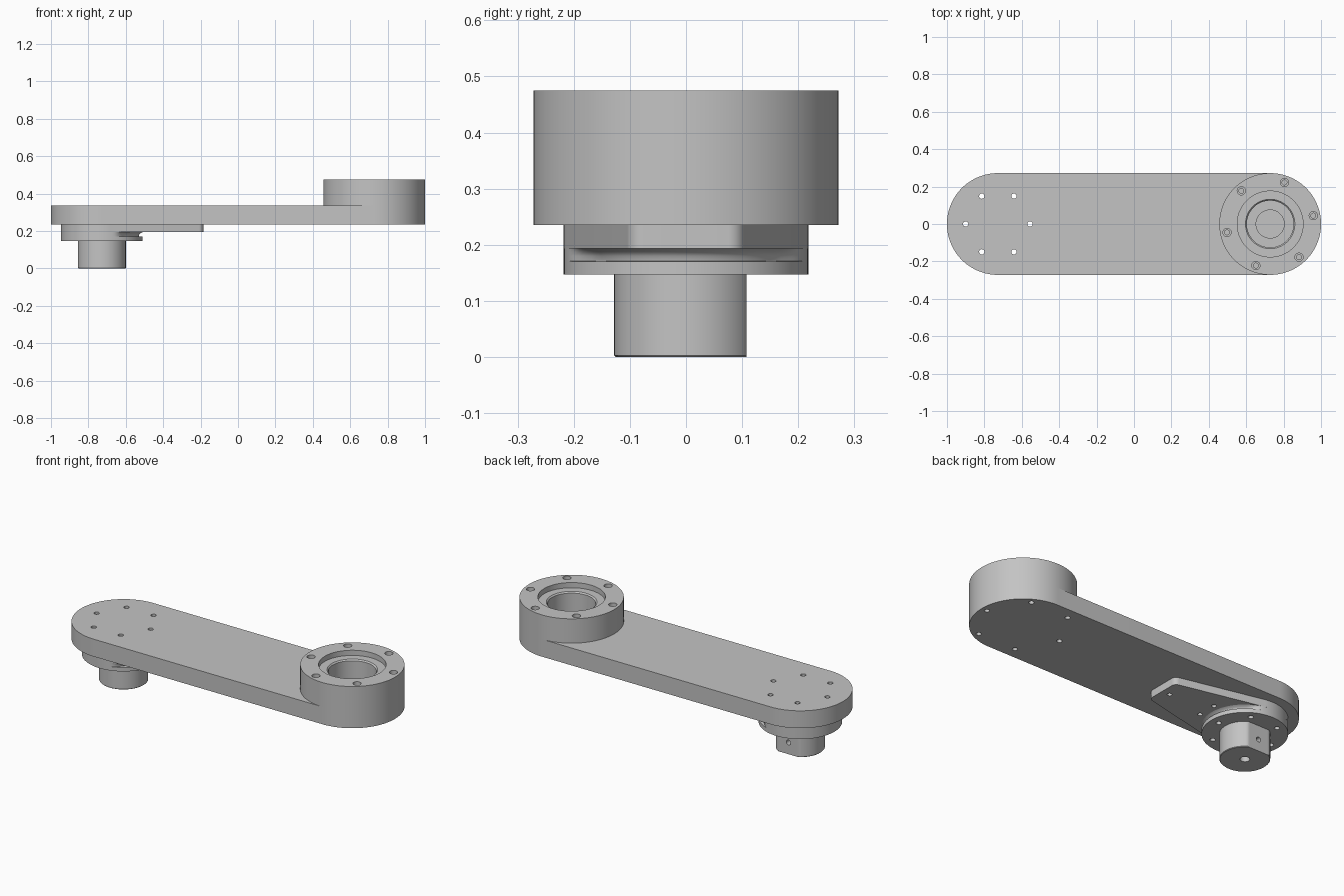
import bpy, bmesh, math
from mathutils import Matrix

if "Cube" in bpy.data.objects:
    bpy.data.objects.remove(bpy.data.objects["Cube"], do_unlink=True)

GREY = (0.55, 0.55, 0.55)
metal = bpy.data.materials.new("machined_grey")
metal.use_nodes = True
metal.diffuse_color = (*GREY, 1)
metal.node_tree.nodes["Principled BSDF"].inputs["Base Color"].default_value = (*GREY, 1)

END = 0.728            # distance of each pivot axis from the middle
BOTTOM, TOP = 0.235, 0.335


def arc(x, y, r, start=0, stop=360, n=96):
    """Points on an arc; a full circle leaves out the repeated end point."""
    count = n if stop - start == 360 else n + 1
    angles = [math.radians(start + (stop - start) * i / n) for i in range(count)]
    return [(x + r * math.cos(a), y + r * math.sin(a)) for a in angles]


def loft(bm, loops, matrix=Matrix()):
    """Closed solid through (outline, height) pairs from low to high."""
    rings = [[bm.verts.new(matrix @ Matrix.Translation((px, py, z)).translation)
              for px, py in pts] for pts, z in loops]
    bm.faces.new(rings[0][::-1])
    bm.faces.new(rings[-1])
    for low, high in zip(rings, rings[1:]):
        for i in range(len(low)):
            j = (i + 1) % len(low)
            bm.faces.new((low[i], low[j], high[j], high[i]))


def turned(bm, x, y, profile, n=96, matrix=Matrix()):
    loft(bm, [(arc(x, y, r, n=n), z) for r, z in profile], matrix)


def make(name, bm):
    bmesh.ops.recalc_face_normals(bm, faces=bm.faces)
    mesh = bpy.data.meshes.new(name)
    bm.to_mesh(mesh)
    bm.free()
    mesh.materials.append(metal)
    obj = bpy.data.objects.new(name, mesh)
    bpy.context.collection.objects.link(obj)
    return obj


def solid(name, loops):
    bm = bmesh.new()
    loft(bm, loops)
    return make(name, bm)


def ring(x, radius, turn=0):
    """Six evenly spaced bolt positions."""
    return arc(x, 0, radius, turn, turn + 360, 6)


# Main arm with round ends
stadium = arc(END, 0, 0.272, -90, 90, 64) + arc(-END, 0, 0.272, 90, 270, 64)
arm = solid("arm", [(stadium, BOTTOM), (stadium, TOP)])

# Raised bearing housing
housing = solid("bearing_housing", [(arc(END, 0, 0.272, n=128), z) for z in (TOP, 0.475)])

# Tapered plate under the arm, wrapped around the flange
plate_outline = (arc(-END, 0, 0.218, 77, 283, 72)
                 + arc(-END + 0.513, -0.075, 0.03, -77, 0, 10)
                 + arc(-END + 0.513, 0.075, 0.03, 0, 77, 10))
plate = solid("tapered_plate", [(plate_outline, 0.193), (plate_outline, BOTTOM)])


# Round flange, with a cove where it meets the plate
def cove(depth):
    pts = []
    for i in range(96):
        a = math.tau * i / 96
        blend = min(1, max(0, (math.cos(a) - 0.35) / 0.25))
        r = 0.218 - depth * blend
        pts.append((-END + r * math.cos(a), r * math.sin(a)))
    return pts


flange = solid("flange", [(cove(d), z) for d, z in
                          ((0, 0.147), (0, 0.17), (0.02, 0.171), (0.018, 0.18),
                           (0.012, 0.187), (0, 0.193))])

# Output shaft with one flat side
def flatted(r):
    return [(x, min(y, 0.108)) for x, y in arc(-END, 0, r)]


shaft = solid("shaft", [(flatted(0.125), 0), (flatted(0.128), 0.003), (flatted(0.128), 0.147)])

# Bore and bolt holes
bm = bmesh.new()
turned(bm, END, 0, [(0.075, 0.27), (0.075, 0.3), (0.125, 0.3), (0.125, 0.438),
                    (0.132, 0.445), (0.176, 0.445), (0.176, 0.52)])
for x, y in ring(END, 0.235, 11):
    turned(bm, x, y, [(0.013, 0.35), (0.013, 0.4), (0.022, 0.4), (0.022, 0.52)], 24)
for x, y in ring(END, 0.238):
    turned(bm, x, y, [(0.014, 0.2), (0.014, 0.29)], 24)
for x, y in ring(-END, 0.172):
    turned(bm, x, y, [(0.014, 0.1), (0.014, 0.4)], 24)
for x, y in ((-0.234, 0), (-0.48, 0.055), (-0.48, -0.055)):
    turned(bm, x, y, [(0.013, 0.16), (0.013, 0.225)], 24)
turned(bm, -END, 0, [(0.025, -0.05), (0.025, 0.1)], 32)
sideways = Matrix.Translation((-END, 0.07, 0.067)) @ Matrix.Rotation(-math.pi / 2, 4, "X")
turned(bm, 0, 0, [(0.014, 0), (0.014, 0.1)], 24, sideways)
cutter = make("hole_cutter", bm)
cutter.hide_render = True

parts = (arm, housing, plate, flange, shaft)
for obj in parts:
    bpy.ops.object.select_all(action="DESELECT")
    obj.select_set(True)
    bpy.context.view_layer.objects.active = obj
    mod = obj.modifiers.new("holes", "BOOLEAN")
    mod.operation = "DIFFERENCE"
    mod.solver = "EXACT"
    mod.object = cutter
    bpy.ops.object.modifier_apply(modifier=mod.name)
    bpy.ops.object.shade_smooth_by_angle(angle=math.radians(30))
bpy.data.objects.remove(cutter, do_unlink=True)
